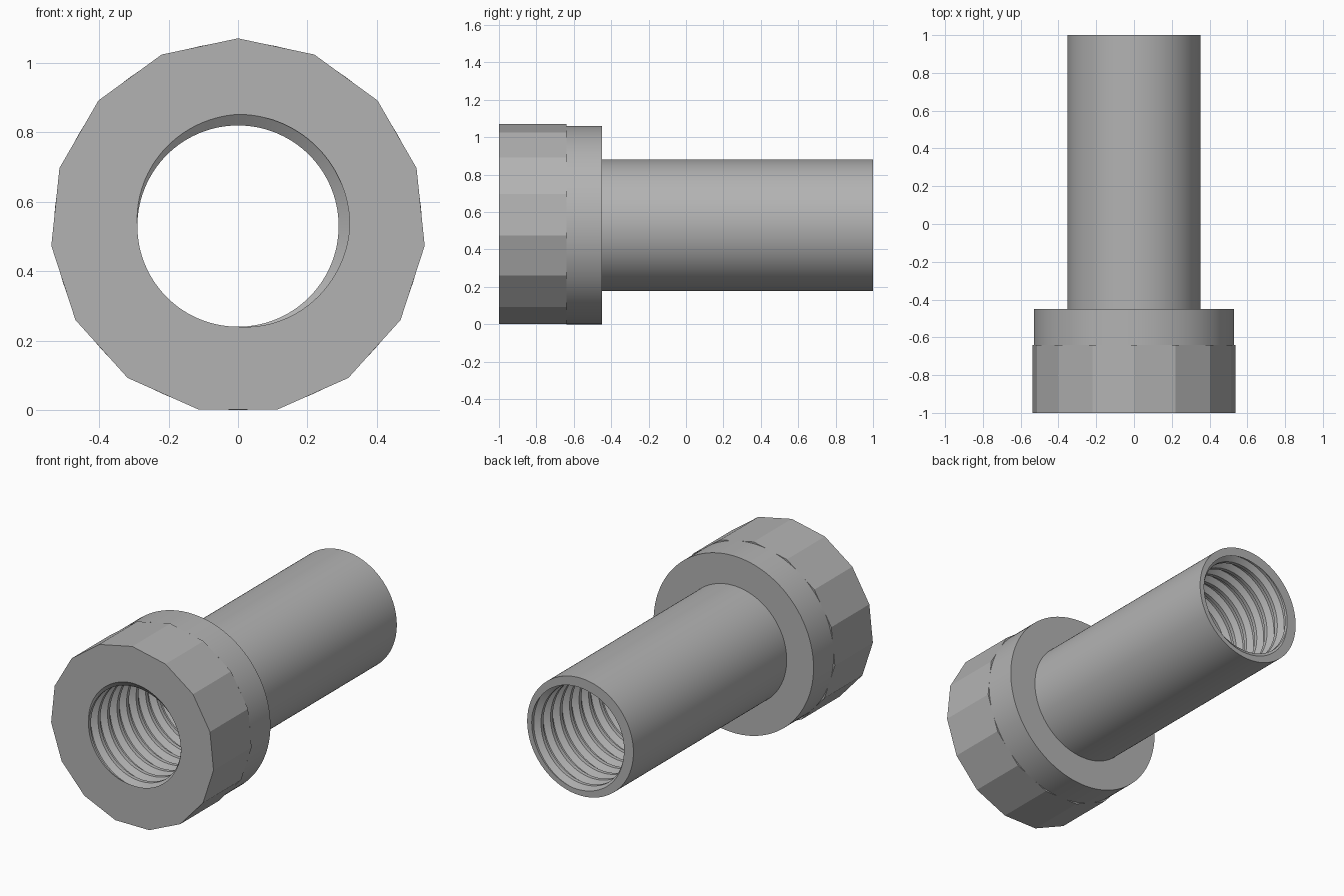
import bpy, bmesh, math

if "Cube" in bpy.data.objects:
    bpy.data.objects.remove(bpy.data.objects["Cube"])

CZ = 0.53            # height of the axis
N = 120              # columns around the axis (8 per head facet)
PITCH = 0.09
CREST, ROOT = 0.29, 0.322

grey = bpy.data.materials.new("steel grey")
grey.diffuse_color = (0.45, 0.45, 0.45, 1)
grey.use_nodes = True
grey.node_tree.nodes["Principled BSDF"].inputs["Base Color"].default_value = grey.diffuse_color


def thread_radius(phase):
    """Trapezoid thread: crest, ramp, root, ramp, each a quarter turn."""
    p = phase % 1.0
    if p < 0.25:
        f = 0
    elif p < 0.5:
        f = (p - 0.25) * 4
    elif p < 0.75:
        f = 1
    else:
        f = (1 - p) * 4
    return CREST + (ROOT - CREST) * f


def turn(a):
    return a / math.tau + 0.5


def bore_at(a, y):
    return thread_radius(turn(a) + (y + 1) / PITCH)


def facet_radius(a):
    """Radius of the 15-sided head with one corner straight up."""
    step = math.tau / 15
    off = (a - math.pi / 2) % step - step / 2
    return 0.541 * math.cos(step / 2) / math.cos(off)


def loft(name, section):
    """Sweep section(angle) -> [(y, radius), ...] around the y axis."""
    bm = bmesh.new()
    cols = []
    for j in range(N + 1):
        a = -math.pi / 2 + math.tau * j / N
        cols.append([bm.verts.new((r * math.cos(a), y, CZ + r * math.sin(a)))
                     for y, r in section(a)])
    for c, d in zip(cols, cols[1:]):
        for i in range(len(c) - 1):
            bm.faces.new((c[i], c[i + 1], d[i + 1], d[i]))
    bmesh.ops.remove_doubles(bm, verts=bm.verts, dist=0.00005)
    # outward walls turn away from the axis, front and back caps along y
    me = bpy.data.meshes.new(name)
    bm.to_mesh(me)
    bm.free()
    me.materials.append(grey)
    ob = bpy.data.objects.new(name, me)
    bpy.context.collection.objects.link(ob)
    bpy.ops.object.select_all(action='DESELECT')
    ob.select_set(True)
    bpy.context.view_layer.objects.active = ob
    bpy.ops.object.shade_smooth_by_angle(angle=math.radians(18))
    return ob


# faceted head with its front face
def head(a):
    f = facet_radius(a)
    return [(-0.64, 0.526), (-0.64, f), (-1, f), (-1, bore_at(a, -1))]


# round collar behind the head
def collar(a):
    return [(-0.45, 0.352), (-0.45, 0.53), (-0.64, 0.53), (-0.64, 0.526)]


# long tube with its end ring
def tube(a):
    return [(1, bore_at(a, 1)), (1, 0.352), (-0.45, 0.352)]


# threaded bore: rows follow the helix and are clipped at both ends
def bore(a):
    turns = int(2 / PITCH) + 3
    pts = []
    for k in range(-8, turns * 4):
        y = -1 + PITCH * (k / 4 - turn(a))
        y = max(-1, min(1, y))
        pts.append((y, bore_at(a, y)))
    return pts


loft("faceted_head", head)
loft("collar", collar)
loft("tube", tube)
loft("threaded_bore", bore)
